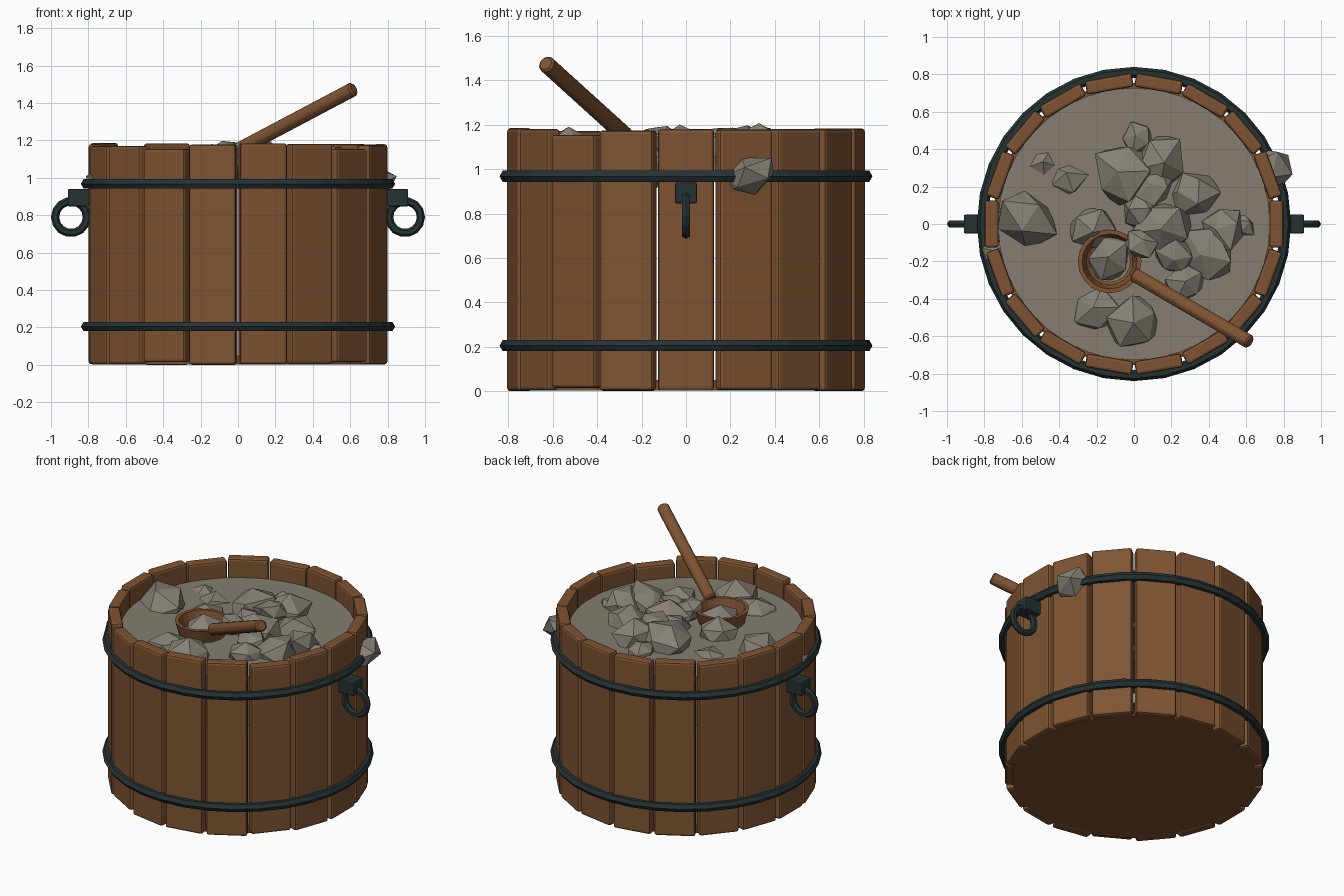
import bpy, bmesh, math, random
from mathutils import Vector, Matrix

random.seed(11)
cube = bpy.data.objects.get("Cube")
if cube:
    bpy.data.objects.remove(cube)


def material(name, rgb):
    m = bpy.data.materials.new(name)
    m.use_nodes = True
    m.diffuse_color = (*rgb, 1)
    m.node_tree.nodes["Principled BSDF"].inputs["Base Color"].default_value = (*rgb, 1)
    return m


wood = material("warm wood", (0.21, 0.088, 0.032))
iron = material("dark iron", (0.018, 0.032, 0.034))
gravel = material("gravel bed", (0.235, 0.208, 0.165))
stone = material("grey stone", (0.24, 0.218, 0.18))


def finish(name, bm, mat, bevel=0, segments=1):
    bmesh.ops.recalc_face_normals(bm, faces=bm.faces)
    me = bpy.data.meshes.new(name)
    bm.to_mesh(me)
    bm.free()
    me.materials.append(mat)
    ob = bpy.data.objects.new(name, me)
    bpy.context.collection.objects.link(ob)
    if bevel:
        mod = ob.modifiers.new("bevel", "BEVEL")
        mod.width, mod.segments = bevel, segments
    return ob


def box(name, centre, size, mat, bevel, angle=0):
    bm = bmesh.new()
    m = Matrix.Rotation(angle, 4, "Z") @ Matrix.Translation(centre) @ Matrix.Diagonal((*size, 1))
    bmesh.ops.create_cube(bm, size=1, matrix=m)
    return finish(name, bm, mat, bevel, 2)


def rod(name, a, b, radius, sides, mat, bevel=0):
    a, b = Vector(a), Vector(b)
    d = b - a
    m = Matrix.Translation((a + b) / 2) @ d.to_track_quat("Z", "Y").to_matrix().to_4x4()
    bm = bmesh.new()
    bmesh.ops.create_cone(bm, cap_ends=True, segments=sides, radius1=radius,
                          radius2=radius, depth=d.length, matrix=m)
    return finish(name, bm, mat, bevel)


def lathe(name, profile, steps, mat, place):
    """Turn a closed profile of (radius, height) points about z."""
    bm = bmesh.new()
    vs = [bm.verts.new((r, 0, z)) for r, z in profile]
    es = [bm.edges.new((v, vs[(i + 1) % len(vs)])) for i, v in enumerate(vs)]
    bmesh.ops.spin(bm, geom=vs + es, cent=(0, 0, 0), axis=(0, 0, 1),
                   angle=math.tau, steps=steps, use_duplicate=False)
    bmesh.ops.remove_doubles(bm, verts=bm.verts, dist=0.0005)
    bmesh.ops.transform(bm, matrix=place, verts=bm.verts)
    return finish(name, bm, mat)


def ring(name, major, minor, steps, mat, place):
    hexagon = [(major + minor * math.cos(math.tau * i / 6),
                minor * math.sin(math.tau * i / 6)) for i in range(6)]
    return lathe(name, hexagon, steps, mat, place)


def rock(name, centre, size, turn):
    """Jittered icosahedron with its own x, y and z radii."""
    bm = bmesh.new()
    bmesh.ops.create_icosphere(bm, subdivisions=1, radius=1)
    for v in bm.verts:
        v.co *= random.uniform(0.85, 1.2)
    m = Matrix.Translation(centre) @ turn @ Matrix.Diagonal((*size, 1))
    bmesh.ops.transform(bm, matrix=m, verts=bm.verts)
    finish(name, bm, stone)


# Staves around the barrel, two of them set shorter
STAVES = 18
for i in range(STAVES):
    low, high = random.uniform(0, 0.005), random.uniform(1.17, 1.187)
    if i in (12, 16):
        low, high = 0.014, 1.155
    box(f"stave_{i + 1}", (0.761, 0, (low + high) / 2), (0.074, 0.253, high - low),
        wood, 0.014, math.tau * i / STAVES)

# Base and gravel discs
rod("base", (0, 0, 0.003), (0, 0, 0.05), 0.755, 36, wood)
rod("gravel_bed", (0, 0, 1.02), (0, 0, 1.06), 0.728, 36, gravel)

# Iron hoops
for name, z in (("lower_hoop", 0.205), ("upper_hoop", 0.968)):
    ring(name, 0.811, 0.029, 32, iron, Matrix.Translation((0, 0, z)))

# Ring handles and their brackets
for side, s in (("left", 1), ("right", -1)):
    box(f"{side}_bracket", (s * 0.85, 0, 0.893), (0.12, 0.1, 0.094), iron, 0.008)
    ring(f"{side}_ring_handle", 0.085, 0.022, 14, iron,
         Matrix.Translation((s * 0.893, 0, 0.79)) @ Matrix.Rotation(math.pi / 2, 4, "X"))

# Ladle: hollow bowl and slanted handle
bowl = [(0, 0), (0.09, 0.012), (0.145, 0.06), (0.17, 0.15),
        (0.147, 0.15), (0.125, 0.07), (0.075, 0.035), (0, 0.025)]
lathe("ladle_bowl", bowl, 20, wood, Matrix.Translation((-0.13, -0.2, 1.0)))
rod("ladle_handle", (0.0, -0.27, 1.148), (0.62, -0.632, 1.476), 0.041, 8, wood, 0.01)

# Stones in the gravel: x, y, centre height, radius
stones = [
    (-0.58, 0.03, 1.04, 0.16), (-0.36, 0.25, 1.02, 0.1), (0.02, 0.46, 1.06, 0.09),
    (-0.06, 0.27, 1.08, 0.16), (0.14, 0.33, 1.08, 0.14), (0.11, 0.2, 1.12, 0.1),
    (0.33, 0.16, 1.06, 0.13), (-0.23, -0.02, 1.06, 0.13), (0.15, -0.01, 1.07, 0.15),
    (0.04, 0.07, 1.07, 0.1), (0.04, -0.1, 1.13, 0.085), (-0.13, -0.18, 1.07, 0.12),
    (0.48, -0.03, 1.08, 0.12), (0.4, -0.16, 1.05, 0.15), (0.22, -0.18, 1.08, 0.1),
    (0.28, -0.31, 1.06, 0.11), (-0.21, -0.46, 1.04, 0.13), (0.0, -0.53, 1.06, 0.14),
    (-0.49, 0.33, 1.02, 0.08), (0.58, -0.02, 1.04, 0.07),
]
for i, (x, y, z, r) in enumerate(stones):
    turn = (Matrix.Rotation(random.uniform(0, 6), 4, "Z")
            @ Matrix.Rotation(random.uniform(-0.5, 0.5), 4, "X"))
    rock(f"stone_{i + 1}", (x, y, z), (r * 1.1, r, r * 0.8), turn)

# Stones wedged through the wall
rock("left_wall_stone", (0.735, 0.28, 0.97), (0.11, 0.135, 0.08), Matrix.Rotation(0.35, 4, "X"))
rock("right_wall_stone", (-0.75, -0.14, 0.98), (0.07, 0.06, 0.06), Matrix.Rotation(0.4, 4, "Z"))
